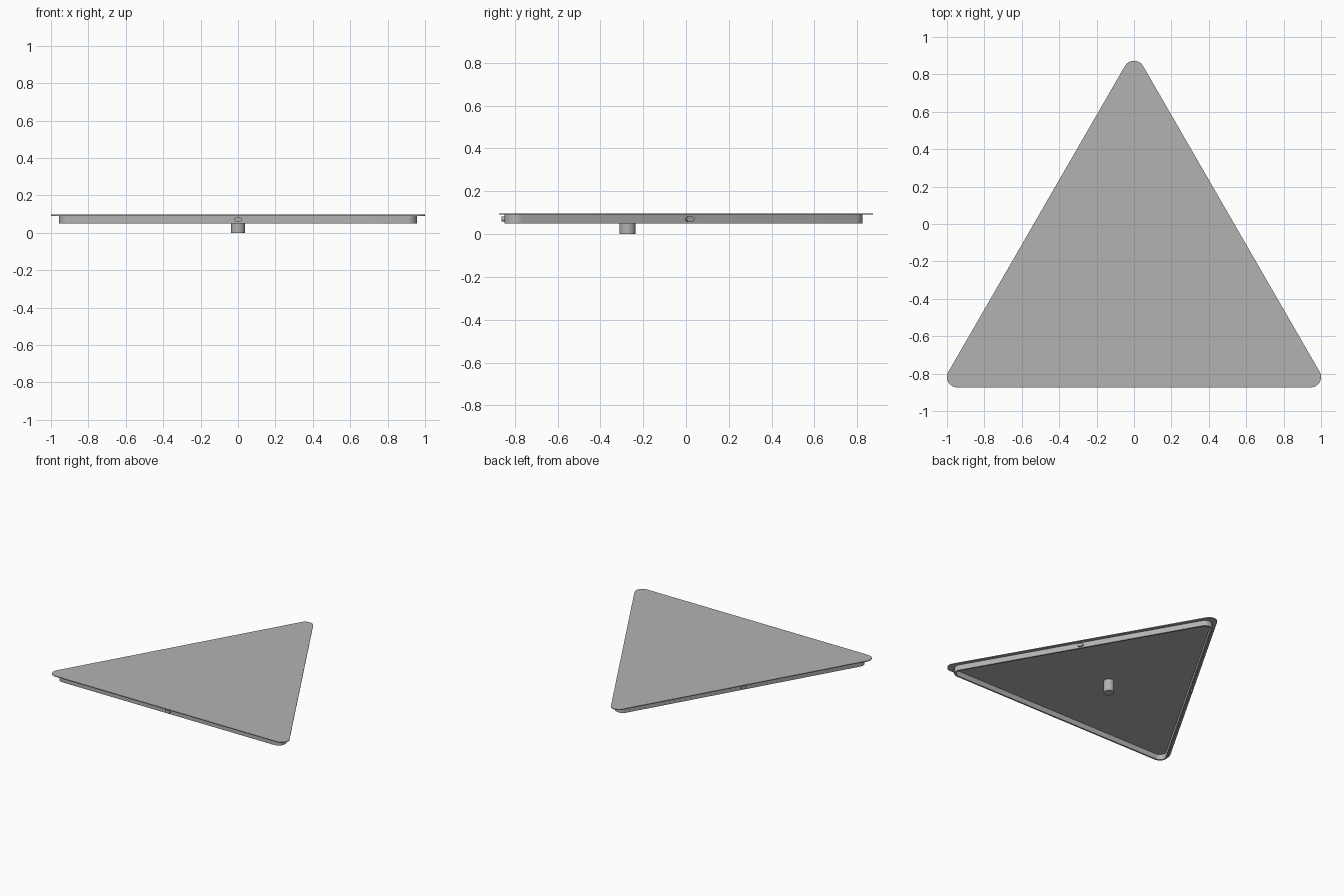
import bpy, bmesh
from math import sin, cos, pi, radians, sqrt
from mathutils import Vector

cube = bpy.data.objects.get("Cube")
if cube:
    bpy.data.objects.remove(cube, do_unlink=True)

CENTRE = Vector((0, -0.273))   # centroid of the triangle
TOP, UNDER, RIM = 0.097, 0.091, 0.05

grey = bpy.data.materials.new("plain grey")
grey.use_nodes = True
colour = (0.45, 0.45, 0.45, 1)
grey.diffuse_color = colour
grey.node_tree.nodes["Principled BSDF"].inputs["Base Color"].default_value = colour


def rounded_triangle(half, radius, steps=10):
    """Outline around three corner arcs whose centres are 2 * half apart."""
    points = []
    for corner in range(3):
        mid = radians(90 + 120 * corner)
        hub = CENTRE + Vector((cos(mid), sin(mid))) * half * 2 / sqrt(3)
        for i in range(steps + 1):
            a = mid + radians(120) * (i / steps - 0.5)
            points.append(hub + Vector((cos(a), sin(a))) * radius)
    return points


def slot(half, radius, steps=8):
    """Outline of a slot with round ends."""
    points = []
    for side in (1, -1):
        for i in range(steps + 1):
            a = pi * (i / steps - 0.5)
            points.append(Vector((half + radius * cos(a), radius * sin(a))) * side)
    return points


def finish(name, bm):
    bmesh.ops.recalc_face_normals(bm, faces=bm.faces)
    mesh = bpy.data.meshes.new(name)
    bm.to_mesh(mesh)
    bm.free()
    mesh.materials.append(grey)
    obj = bpy.data.objects.new(name, mesh)
    bpy.context.collection.objects.link(obj)
    bpy.ops.object.select_all(action='DESELECT')
    obj.select_set(True)
    bpy.context.view_layer.objects.active = obj
    bpy.ops.object.shade_smooth_by_angle(angle=radians(35))
    return obj


def prism(name, outline, low, high):
    bm = bmesh.new()
    base = bm.faces.new([bm.verts.new((p.x, p.y, low)) for p in outline])
    top = bmesh.ops.extrude_face_region(bm, geom=[base], use_keep_orig=True)
    verts = [v for v in top["geom"] if isinstance(v, bmesh.types.BMVert)]
    bmesh.ops.translate(bm, verts=verts, vec=(0, 0, high - low))
    return finish(name, bm)


def ring(name, outer, inner, low, high):
    bm = bmesh.new()
    loops = [[bm.verts.new((p.x, p.y, z)) for p in line]
             for line, z in ((outer, low), (outer, high), (inner, high), (inner, low))]
    n = len(outer)
    for k in range(4):
        a, b = loops[k], loops[(k + 1) % 4]
        for i in range(n):
            j = (i + 1) % n
            bm.faces.new((a[i], a[j], b[j], b[i]))
    return finish(name, bm)


# Top plate and the hollow rim beneath it
prism("top_plate", rounded_triangle(0.944, 0.056), UNDER, TOP)
ring("rim_wall", rounded_triangle(0.902, 0.055), rounded_triangle(0.902, 0.043), RIM, UNDER)

# Central peg
peg = [CENTRE + Vector((cos(a), sin(a))) * 0.037
       for a in (2 * pi * i / 32 for i in range(32))]
prism("centre_peg", peg, 0, UNDER)

# Slot-shaped catch in the middle of each side
reach = 0.902 / sqrt(3) + 0.055
for i, side in enumerate(("front", "left", "right")):
    turn = radians(120 * i)
    catch = prism(side + "_catch", slot(0.01, 0.011), -0.005, 0.013)
    catch.rotation_euler = (pi / 2, 0, turn)
    catch.location = (CENTRE.x + sin(turn) * reach, CENTRE.y - cos(turn) * reach, 0.07)
